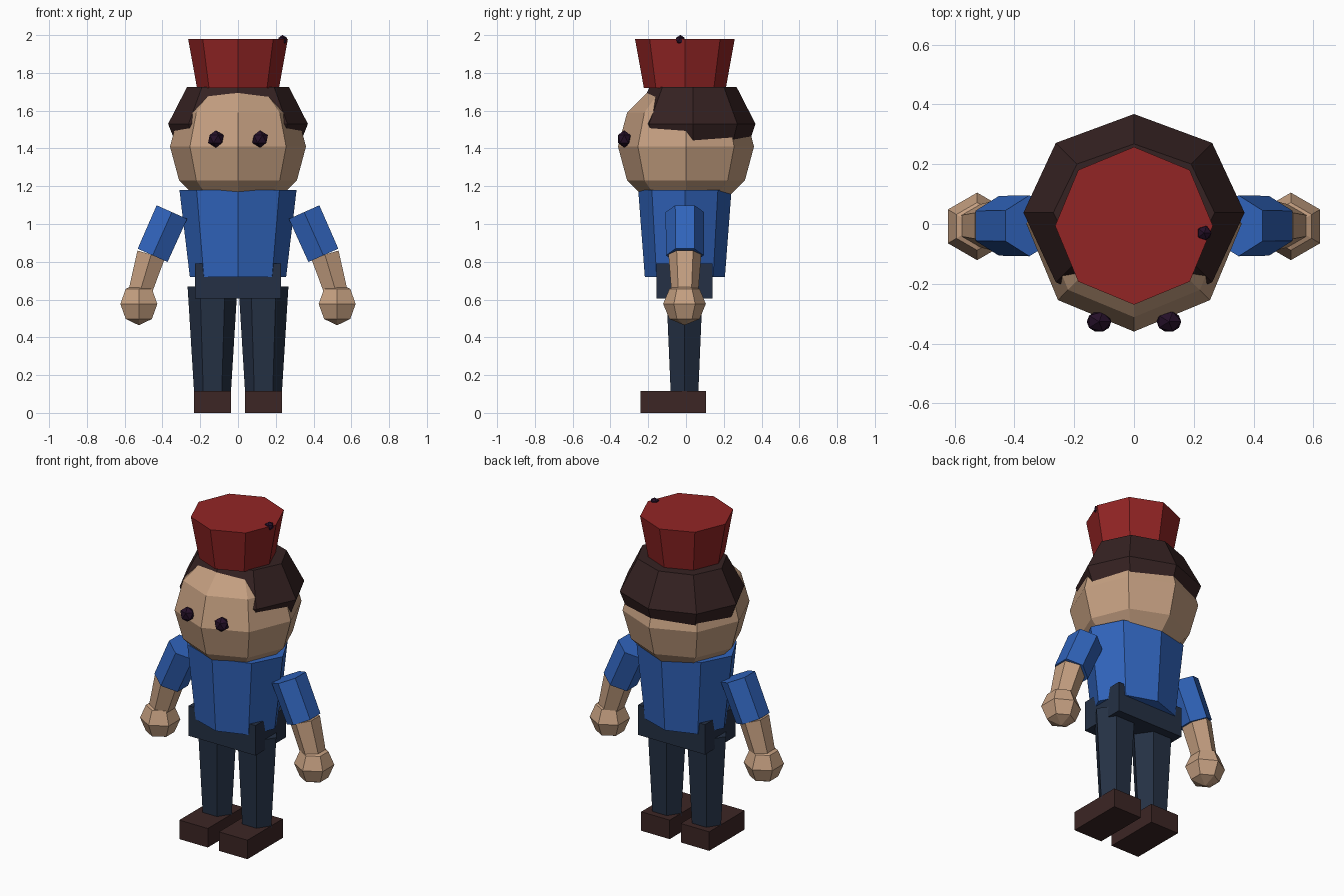
import bpy, bmesh
from math import sin, cos, tau
from mathutils import Matrix, Vector

cube = bpy.data.objects.get("Cube")
if cube:
    bpy.data.objects.remove(cube, do_unlink=True)


def material(name, rgb):
    mat = bpy.data.materials.new(name)
    mat.use_nodes = True
    mat.diffuse_color = (*rgb, 1)
    bsdf = mat.node_tree.nodes["Principled BSDF"]
    bsdf.inputs["Base Color"].default_value = (*rgb, 1)
    bsdf.inputs["Roughness"].default_value = 0.9
    return mat


SKIN = material("skin", (0.56, 0.35, 0.22))
BLUE = material("shirt blue", (0.03, 0.127, 0.50))
RED = material("hat red", (0.29, 0.018, 0.018))
NAVY = material("trouser navy", (0.018, 0.03, 0.058))
HAIR = material("hair brown", (0.036, 0.016, 0.016))
SHOE = material("shoe brown", (0.045, 0.019, 0.018))
DARK = material("eye dark", (0.018, 0.005, 0.021))


def finish(name, bm, mat):
    bmesh.ops.recalc_face_normals(bm, faces=bm.faces)
    mesh = bpy.data.meshes.new(name)
    bm.to_mesh(mesh)
    bm.free()
    mesh.materials.append(mat)
    obj = bpy.data.objects.new(name, mesh)
    bpy.context.collection.objects.link(obj)
    return obj


def loft(name, mat, rings, sides=8, phase=0.25, matrix=Matrix()):
    """Capped stack of polygon rings (z, rx, ry); phase is in turns."""
    bm = bmesh.new()
    loops = []
    for z, rx, ry in rings:
        angles = [tau * (i / sides + phase) for i in range(sides)]
        loops.append([bm.verts.new(matrix @ Vector((rx * cos(a), ry * sin(a), z)))
                      for a in angles])
    for low, high in zip(loops, loops[1:]):
        for i in range(sides):
            j = (i + 1) % sides
            bm.faces.new((low[i], low[j], high[j], high[i]))
    bm.faces.new(loops[0])
    bm.faces.new(loops[-1])
    return finish(name, bm, mat)


def limb(name, mat, start, end, r_start, r_end):
    """Six-sided tapered tube between two points."""
    start, end = Vector(start), Vector(end)
    axis = (end - start).normalized()
    side = Vector((0, 1, 0)).cross(axis)
    frame = Matrix((side, Vector((0, 1, 0)), axis)).transposed().to_4x4()
    frame.translation = start
    length = (end - start).length
    return loft(name, mat, [(0, r_start, r_start), (length, r_end, r_end)], 6,
                matrix=frame)


def box(name, mat, low, high):
    bm = bmesh.new()
    low, high = Vector(low), Vector(high)
    bmesh.ops.create_cube(bm, size=1, matrix=Matrix.Translation((low + high) / 2)
                          @ Matrix.Diagonal((*(high - low), 1)))
    return finish(name, bm, mat)


def ball(name, mat, centre, radius, segments, rings):
    bm = bmesh.new()
    bmesh.ops.create_uvsphere(bm, u_segments=segments, v_segments=rings,
                              radius=radius, matrix=Matrix.Translation(centre))
    return finish(name, bm, mat)


def bead(name, centre, radius, depth):
    bm = bmesh.new()
    bmesh.ops.create_icosphere(bm, subdivisions=1, radius=radius,
                               matrix=Matrix.Translation(centre)
                               @ Matrix.Diagonal((1, depth, 1, 1)))
    return finish(name, bm, DARK)


# Head, hair and hat
ball("head", SKIN, (0, 0, 1.41), 0.36, 8, 6)
loft("hair", HAIR, [(1.34, 0.295, 0.265), (1.53, 0.37, 0.33), (1.725, 0.27, 0.23)],
     matrix=Matrix.Translation((0, 0.038, 0)))
loft("hat", RED, [(1.72, 0.217, 0.217), (1.98, 0.264, 0.264)],
     matrix=Matrix.Translation((0, -0.006, 0)))
bead("hat_bead", (0.235, -0.03, 1.974), 0.027, 1)

# Torso and hips
loft("torso", BLUE, [(0.72, 0.255, 0.212), (1.18, 0.31, 0.247)],
     matrix=Matrix.Translation((0, -0.006, 0)))
box("hips", NAVY, (-0.228, -0.155, 0.605), (0.228, 0.14, 0.79))

# Paired parts
for s, side in ((1, "left"), (-1, "right")):
    bead(f"{side}_eye", (s * 0.117, -0.327, 1.45), 0.046, 0.85)
    loft(f"{side}_leg", NAVY, [(0.1, 0.097, 0.084), (0.67, 0.132, 0.112)], 6, 0,
         Matrix.Translation((s * 0.135, -0.008, 0)))
    box(f"{side}_shoe", SHOE, (s * 0.135 - 0.097, -0.24, 0),
        (s * 0.135 + 0.097, 0.105, 0.117))
    limb(f"{side}_sleeve", BLUE, (s * 0.35, -0.006, 1.063),
         (s * 0.452, -0.006, 0.834), 0.102, 0.1)
    limb(f"{side}_forearm", SKIN, (s * 0.46, -0.006, 0.838),
         (s * 0.522, -0.006, 0.63), 0.087, 0.07)
    ball(f"{side}_hand", SKIN, (s * 0.525, -0.008, 0.577), 0.113, 6, 4)
